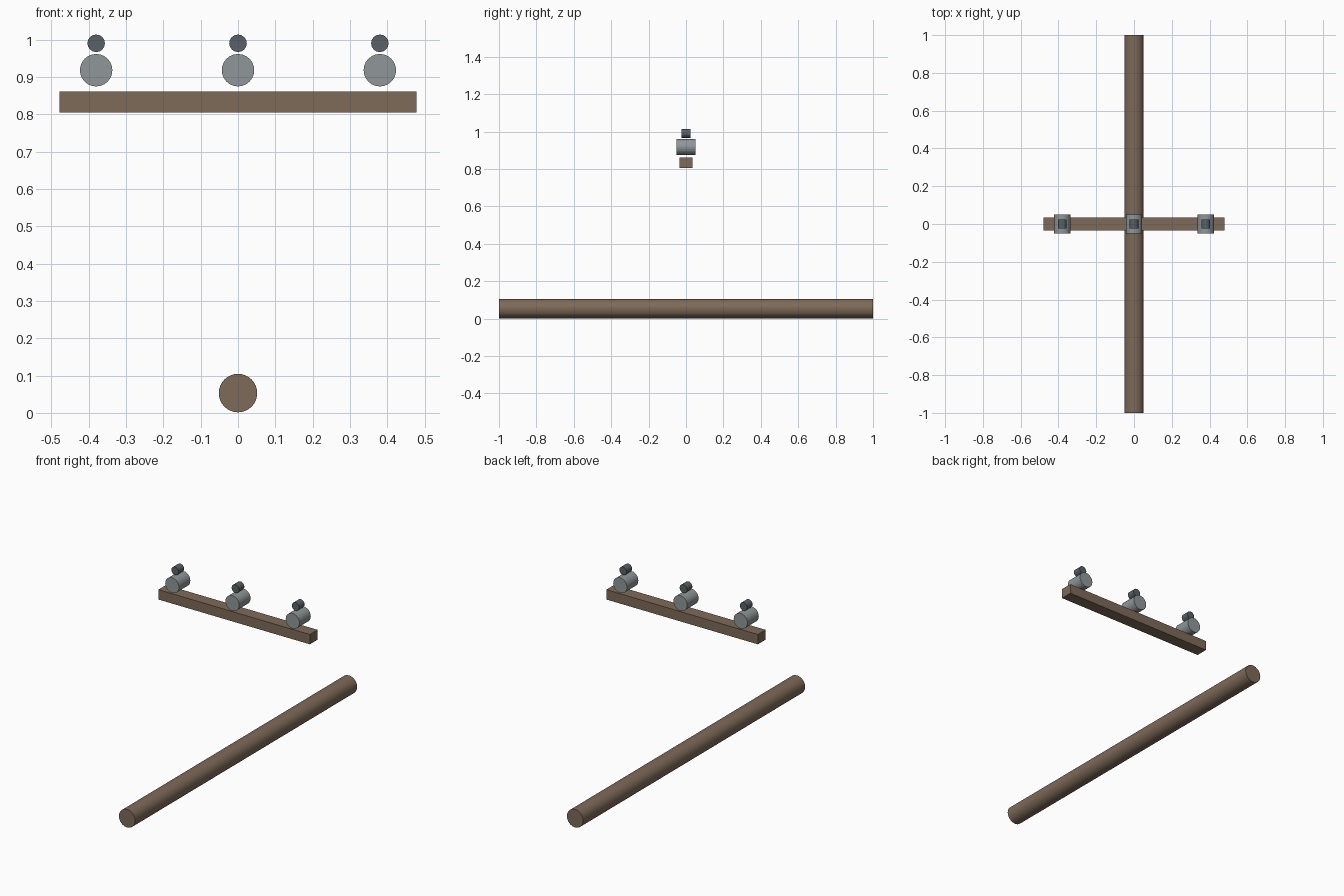
import bpy
from math import pi

if "Cube" in bpy.data.objects:
    bpy.data.objects.remove(bpy.data.objects["Cube"])


def material(name, rgb):
    m = bpy.data.materials.new(name)
    m.diffuse_color = (*rgb, 1)
    m.use_nodes = True
    m.node_tree.nodes["Principled BSDF"].inputs["Base Color"].default_value = m.diffuse_color
    return m


wood = material("wood", (0.21, 0.145, 0.10))
steel = material("steel", (0.28, 0.31, 0.32))
dark_steel = material("dark_steel", (0.10, 0.12, 0.135))


def rod(name, x, z, radius, length, sides, mat):
    """Flat-sided cylinder lying along y."""
    bpy.ops.mesh.primitive_cylinder_add(
        vertices=sides, radius=radius, depth=length,
        location=(x, 0, z), rotation=(pi / 2, 0, 0))
    ob = bpy.context.object
    ob.name = name
    ob.data.materials.append(mat)


# Long round beam on the ground
rod("round_beam", 0, 0.053, 0.0515, 2.0, 32, wood)

# Raised crossbar
bpy.ops.mesh.primitive_cube_add(size=1, location=(0, 0, 0.833))
bar = bpy.context.object
bar.name = "crossbar"
bar.scale = (0.956, 0.07, 0.056)
bar.data.materials.append(wood)

# Three insulators with clamps on top
for side, x in (("left", -0.38), ("middle", 0), ("right", 0.38)):
    rod(side + "_insulator", x, 0.918, 0.0435, 0.102, 24, steel)
    rod(side + "_clamp", x, 0.99, 0.0235, 0.048, 16, dark_steel)
